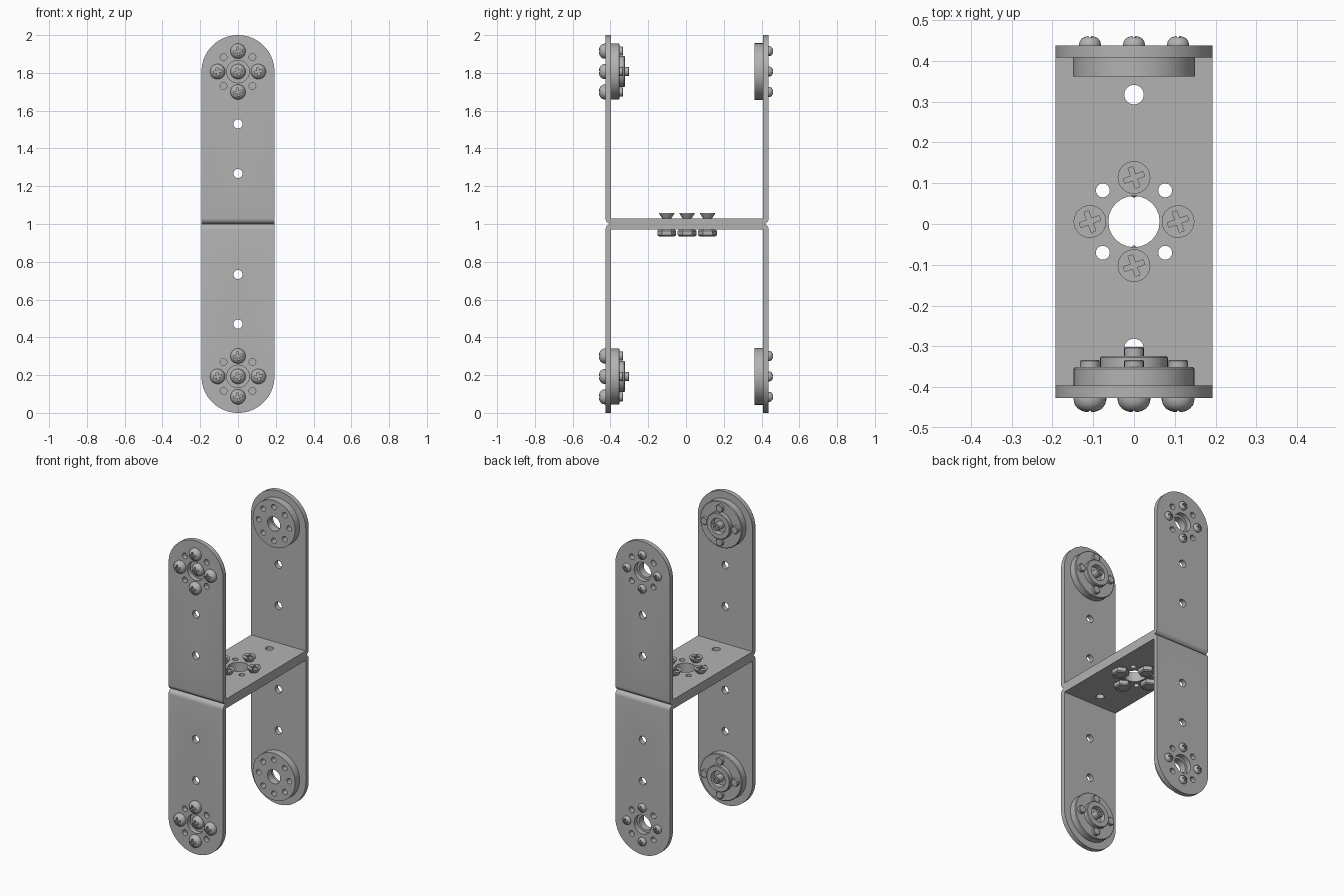
import bpy, bmesh, math
from mathutils import Matrix, Vector

if "Cube" in bpy.data.objects:
    bpy.data.objects.remove(bpy.data.objects["Cube"])

steel = bpy.data.materials.new("grey_steel")
GREY = (0.45, 0.45, 0.45, 1)
steel.diffuse_color = GREY
steel.use_nodes = True
steel.node_tree.nodes["Principled BSDF"].inputs["Base Color"].default_value = GREY

HALF_W, THICK = 0.193, 0.03      # plate half width and thickness
Y_MID, HALF_D = 0.006, 0.432     # centre and half depth of the brackets
HUB_Z = 1 - HALF_W               # hub height above the joint
RING = 0.108                     # screw circle radius
FRONT = Matrix.Rotation(math.pi / 2, 4, 'X')    # local z faces -y
BACK = Matrix.Rotation(-math.pi / 2, 4, 'X')    # local z faces +y
UP = Matrix.Identity(4)


def ring_points(radius, start, count=4):
    angles = [math.radians(start) + i * math.tau / count for i in range(count)]
    return [(radius * math.cos(a), radius * math.sin(a)) for a in angles]


def to_mesh(bm, name):
    bmesh.ops.recalc_face_normals(bm, faces=bm.faces)
    mesh = bpy.data.meshes.new(name)
    bm.to_mesh(mesh)
    bm.free()
    mesh.materials.append(steel)
    return mesh


def lathe(profile, name, segs=32):
    """Solid of revolution about z from (radius, height) points."""
    bm = bmesh.new()
    rows = []
    for r, h in profile:
        if r == 0:
            rows.append([bm.verts.new((0, 0, h))])
        else:
            rows.append([bm.verts.new((x, y, h)) for x, y in ring_points(r, 0, segs)])
    for a, b in zip(rows, rows[1:]):
        for i in range(segs):
            j = (i + 1) % segs
            quad = [a[i % len(a)], a[j % len(a)], b[j % len(b)], b[i % len(b)]]
            bm.faces.new(list(dict.fromkeys(quad)))
    return to_mesh(bm, name)


def prism(points, direction, name):
    bm = bmesh.new()
    face = bm.faces.new([bm.verts.new(p) for p in points])
    out = bmesh.ops.extrude_face_region(bm, geom=[face])
    moved = [g for g in out["geom"] if isinstance(g, bmesh.types.BMVert)]
    bmesh.ops.translate(bm, verts=moved, vec=Vector(direction))
    return to_mesh(bm, name)


def add_cylinder(bm, radius, depth, matrix, segs=24):
    bmesh.ops.create_cone(bm, cap_ends=True, segments=segs, radius1=radius,
                          radius2=radius, depth=depth, matrix=matrix)


def combine(mesh, cutter, operation='DIFFERENCE'):
    """Return the mesh cut by another mesh."""
    base = bpy.data.objects.new("base", mesh)
    tool = bpy.data.objects.new("cutter", cutter)
    for ob in (base, tool):
        bpy.context.collection.objects.link(ob)
    tool.hide_render = True
    mod = base.modifiers.new("cut", 'BOOLEAN')
    mod.operation, mod.object, mod.solver = operation, tool, 'EXACT'
    result = bpy.data.meshes.new_from_object(
        base.evaluated_get(bpy.context.evaluated_depsgraph_get()))
    for ob in (base, tool):
        bpy.data.objects.remove(ob)
    return result


def place(mesh, name, loc=(0, 0, 0), rot=UP, spin=0.0):
    mesh.shade_smooth()
    mesh.set_sharp_from_angle(angle=math.radians(32))
    ob = bpy.data.objects.new(name, mesh)
    bpy.context.collection.objects.link(ob)
    ob.matrix_world = Matrix.Translation(loc) @ rot @ Matrix.Rotation(spin, 4, 'Z')
    return ob


def cross_cut(mesh, top, arm, width, depth):
    """Sink a cross-shaped driver recess into a screw head."""
    bm = bmesh.new()
    pts = [(arm, -width), (arm, width), (width, width)]
    outline = []
    for i in range(4):
        turn = Matrix.Rotation(i * math.pi / 2, 3, 'Z')
        outline += [turn @ Vector((x, y, top - depth)) for x, y in pts]
    bm.free()
    return combine(mesh, prism(outline, (0, 0, depth * 2), "cross"))


# Bent U-shaped bracket: folded strip with rounded bends and rounded leg ends
def bend(side):
    return [(side * (HALF_D - THICK * (1 - math.sin(a))), THICK * (1 - math.cos(a)))
            for a in [i * math.pi / 12 for i in range(7)]]


left, right = bend(-1), bend(1)
inner = HALF_D - THICK
section = right + [(HALF_D, 1.1), (inner, 1.1), (inner, THICK),
                   (-inner, THICK), (-inner, 1.1), (-HALF_D, 1.1)] + left[::-1]
strip = prism([(-HALF_W, y + Y_MID, z) for y, z in section], (2 * HALF_W, 0, 0), "strip")
arch = [(HALF_W * math.cos(a), -1, HUB_Z + HALF_W * math.sin(a))
        for a in [i * math.pi / 32 for i in range(33)]]
mask = prism([(HALF_W + 0.01, -1, -0.1), (HALF_W + 0.01, -1, HUB_Z - 0.01),
              (HALF_W, -1, HUB_Z - 0.01)] + arch
             + [(-HALF_W, -1, HUB_Z - 0.01), (-HALF_W - 0.01, -1, HUB_Z - 0.01),
                (-HALF_W - 0.01, -1, -0.1)], (0, 2, 0), "mask")
bracket = combine(strip, mask, 'INTERSECT')

holes = bmesh.new()
leg_holes = [(0, 0.267, 0.024), (0, 0.53, 0.024), (0, HUB_Z, 0.06)]
leg_holes += [(x, HUB_Z + z, 0.018) for x, z in ring_points(RING, 45)]
for x, z, r in leg_holes:
    add_cylinder(holes, r, 2, Matrix.Translation((x, 0, z)) @ FRONT)
web_holes = [(0, 0, 0.063), (0, 0.311, 0.024), (0, -0.311, 0.024)]
web_holes += [(x, y, 0.017) for x, y in ring_points(RING, 45)]
for x, y, r in web_holes:
    add_cylinder(holes, r, 0.12, Matrix.Translation((x, y + Y_MID, 0)))
bracket = combine(bracket, to_mesh(holes, "holes"))
place(bracket, "upper_bracket", (0, 0, 1))
place(bracket, "lower_bracket", (0, 0, 1), Matrix.Rotation(math.pi, 4, 'Y'))

# Domed screw heads with cross recesses
dome = [(0, 0), (0.04, 0), (0.04, 0.006), (0.037, 0.017), (0.03, 0.026),
        (0.02, 0.032), (0.01, 0.035), (0, 0.036)]
big_head = cross_cut(lathe(dome, "big_head"), 0.036, 0.022, 0.0055, 0.016)
small_head = cross_cut(lathe([(r * 0.67, h * 0.64) for r, h in dome], "small_head"),
                       0.023, 0.016, 0.004, 0.01)

# Flat tapered screws and hexagonal nuts joining the brackets
flat = [(0, -0.062), (0.024, -0.062), (0.024, 0.03), (0.04, 0.054), (0.04, 0.058), (0, 0.058)]
flat_screw = cross_cut(lathe(flat, "flat_screw"), 0.058, 0.026, 0.006, 0.014)
nut = lathe([(0.024, -0.065), (0.042, -0.065), (0.05, -0.059), (0.05, -0.036),
             (0.042, -0.03), (0.024, -0.03), (0.024, -0.065)], "nut", 6)
for x, y in ring_points(RING, 0):
    place(flat_screw, "joint_screw", (x, y + Y_MID, 1), UP, math.radians(20))
    place(nut, "joint_nut", (x, y + Y_MID, 1), UP, math.pi / 2)

# Hub discs: stepped one inside the front legs, plain drilled one inside the back legs
front_hub = lathe([(0, 0), (0.148, 0), (0.148, 0.041), (0.144, 0.045), (0.083, 0.045),
                   (0.083, 0.069), (0.079, 0.073), (0.05, 0.073), (0.046, 0.045),
                   (0, 0.045)], "front_hub", 48)
back_hub = lathe([(0.045, 0), (0.15, 0), (0.15, 0.046), (0.045, 0.046), (0.045, 0)],
                 "back_hub", 48)
drills = bmesh.new()
for x, y in ring_points(RING, 0, 8):
    add_cylinder(drills, 0.017, 0.3, Matrix.Translation((x, y, 0)), 16)
back_hub = combine(back_hub, to_mesh(drills, "drills"))
stud = lathe([(0, 0), (0.024, 0), (0.024, 0.06), (0.021, 0.063), (0, 0.063)], "stud", 24)
center_stud = lathe([(0, 0.04), (0.024, 0.04), (0.024, 0.092), (0.021, 0.095), (0.012, 0.095),
                     (0.012, 0.085), (0, 0.085)], "center_stud", 24)

front_out, front_in = Y_MID - HALF_D, Y_MID - inner
back_out, back_in = Y_MID + HALF_D, Y_MID + inner
for side in (1, -1):
    level = "upper" if side > 0 else "lower"
    z = 1 + side * HUB_Z
    place(front_hub, level + "_front_hub", (0, front_in, z), BACK)
    place(center_stud, level + "_front_center_stud", (0, front_in, z), BACK)
    place(big_head, level + "_front_center_screw", (0, front_in, z), FRONT, 0.35)
    place(back_hub, level + "_back_hub", (0, back_in, z), FRONT)
    for x, dz in ring_points(RING, 0):
        place(big_head, level + "_front_screw", (x, front_out, z + dz), FRONT, 0.2)
        place(stud, level + "_front_stud", (x, front_in, z + dz), BACK)
        place(small_head, level + "_back_screw", (x, back_out, z + dz), BACK, 0.1)
